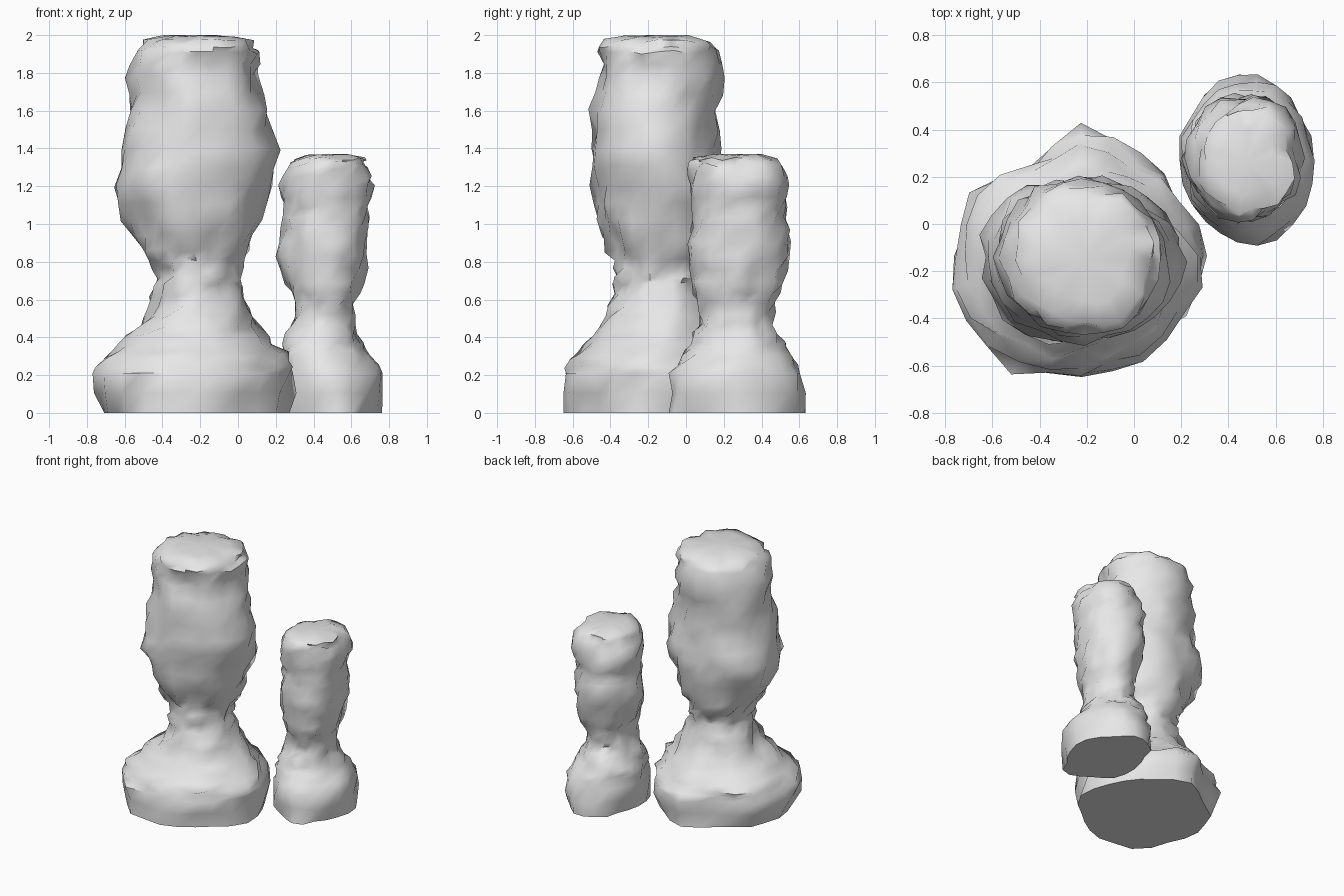
import bpy, bmesh, math, random
from mathutils import Vector, noise

if "Cube" in bpy.data.objects:
    bpy.data.objects.remove(bpy.data.objects["Cube"])

random.seed(4)
stone = bpy.data.materials.new("grey stone")
stone.diffuse_color = (0.8, 0.8, 0.8, 1)
stone.use_nodes = True
stone.node_tree.nodes["Principled BSDF"].inputs["Base Color"].default_value = stone.diffuse_color

# Rows are: height, min x, max x, min y, max y of the mean outline
TALL = [
    (0.00, -0.70, 0.26, -0.62, 0.35), (0.21, -0.75, 0.30, -0.65, 0.38),
    (0.28, -0.70, 0.25, -0.60, 0.34), (0.36, -0.62, 0.17, -0.53, 0.26),
    (0.45, -0.53, 0.11, -0.45, 0.19), (0.56, -0.45, 0.04, -0.38, 0.11),
    (0.68, -0.43, 0.01, -0.35, 0.09), (0.76, -0.44, 0.02, -0.36, 0.10),
    (0.86, -0.52, 0.06, -0.40, 0.14), (1.02, -0.59, 0.12, -0.45, 0.18),
    (1.20, -0.65, 0.16, -0.48, 0.20), (1.40, -0.60, 0.20, -0.49, 0.17),
    (1.60, -0.57, 0.15, -0.48, 0.17), (1.78, -0.58, 0.11, -0.46, 0.18),
    (1.91, -0.54, 0.11, -0.48, 0.18), (1.97, -0.50, 0.08, -0.44, 0.13),
]
SMALL = [
    (0.00, 0.22, 0.75, -0.08, 0.62), (0.21, 0.20, 0.76, -0.07, 0.61),
    (0.30, 0.22, 0.70, -0.02, 0.57), (0.37, 0.25, 0.66, 0.02, 0.52),
    (0.47, 0.29, 0.61, 0.08, 0.46), (0.58, 0.30, 0.61, 0.08, 0.46),
    (0.69, 0.26, 0.65, 0.04, 0.50), (0.83, 0.22, 0.69, 0.01, 0.55),
    (0.98, 0.24, 0.69, 0.03, 0.54), (1.09, 0.25, 0.69, 0.04, 0.54),
    (1.20, 0.23, 0.71, 0.02, 0.54), (1.30, 0.26, 0.69, 0.02, 0.51),
    (1.345, 0.29, 0.66, 0.05, 0.47),
]
# Uneven footprint of the tall pillar, every 30 degrees
FOOT = [1.06, 0.93, 0.97, 1.02, 0.87, 0.98, 1.06, 1.06, 1.07, 1.02, 0.98, 0.97]


def pillar(name, rows, top, rough, segs, foot=None):
    """Loft weathered rings through the outline and close both ends."""
    rings = []
    for a, b in zip(rows, rows[1:]):
        rings += [a, tuple((p + q) / 2 for p, q in zip(a, b))]
    rings.append(rows[-1])
    z, x0, x1, y0, y1 = rows[-1]
    cx, cy = (x0 + x1) / 2, (y0 + y1) / 2
    bm = bmesh.new()
    loops = []
    for z, x0, x1, y0, y1 in rings:
        ring = []
        for i in range(segs):
            t = math.tau * i / segs
            k = 1
            if foot:
                f = i / segs * 12
                n = int(f)
                k = foot[n] + (foot[(n + 1) % 12] - foot[n]) * (f - n)
                w = min(1, max(0, (0.6 - z) / 0.3))
                k = 1 + (k - 1) * w
            d = Vector((math.cos(t), math.sin(t), 0))
            p = Vector(((x0 + x1) / 2 + d.x * k * (x1 - x0) / 2,
                        (y0 + y1) / 2 + d.y * k * (y1 - y0) / 2, z))
            p += d * (noise.noise(p * 4) * rough + random.uniform(-rough, rough) * 0.8)
            if z > 0.22:
                p.z += random.uniform(-0.012, 0.012)
            ring.append(bm.verts.new(p))
        loops.append(ring)
    # Inner ring of the worn flat top
    loops.append([bm.verts.new((cx + (v.co.x - cx) * 0.65, cy + (v.co.y - cy) * 0.65,
                                top - random.uniform(0, 0.012))) for v in loops[-1]])
    for lo, hi in zip(loops, loops[1:]):
        for i in range(segs):
            j = (i + 1) % segs
            bm.faces.new((lo[i], lo[j], hi[j], hi[i]))
    # Centre fans for the top and underside
    z, x0, x1, y0, y1 = rows[0]
    tip = bm.verts.new((cx, cy, top))
    low = bm.verts.new(((x0 + x1) / 2, (y0 + y1) / 2, 0))
    for i in range(segs):
        j = (i + 1) % segs
        bm.faces.new((loops[-1][i], loops[-1][j], tip))
        bm.faces.new((loops[0][j], loops[0][i], low))
    bmesh.ops.recalc_face_normals(bm, faces=bm.faces)
    mesh = bpy.data.meshes.new(name)
    bm.to_mesh(mesh)
    bm.free()
    mesh.materials.append(stone)
    ob = bpy.data.objects.new(name, mesh)
    bpy.context.collection.objects.link(ob)
    bpy.ops.object.select_all(action='DESELECT')
    ob.select_set(True)
    bpy.context.view_layer.objects.active = ob
    bpy.ops.object.shade_smooth_by_angle(angle=math.radians(60))
    return ob


pillar("tall_rock_pillar", TALL, 2.0, 0.035, 24, FOOT)
pillar("small_rock_pillar", SMALL, 1.37, 0.028, 22)
